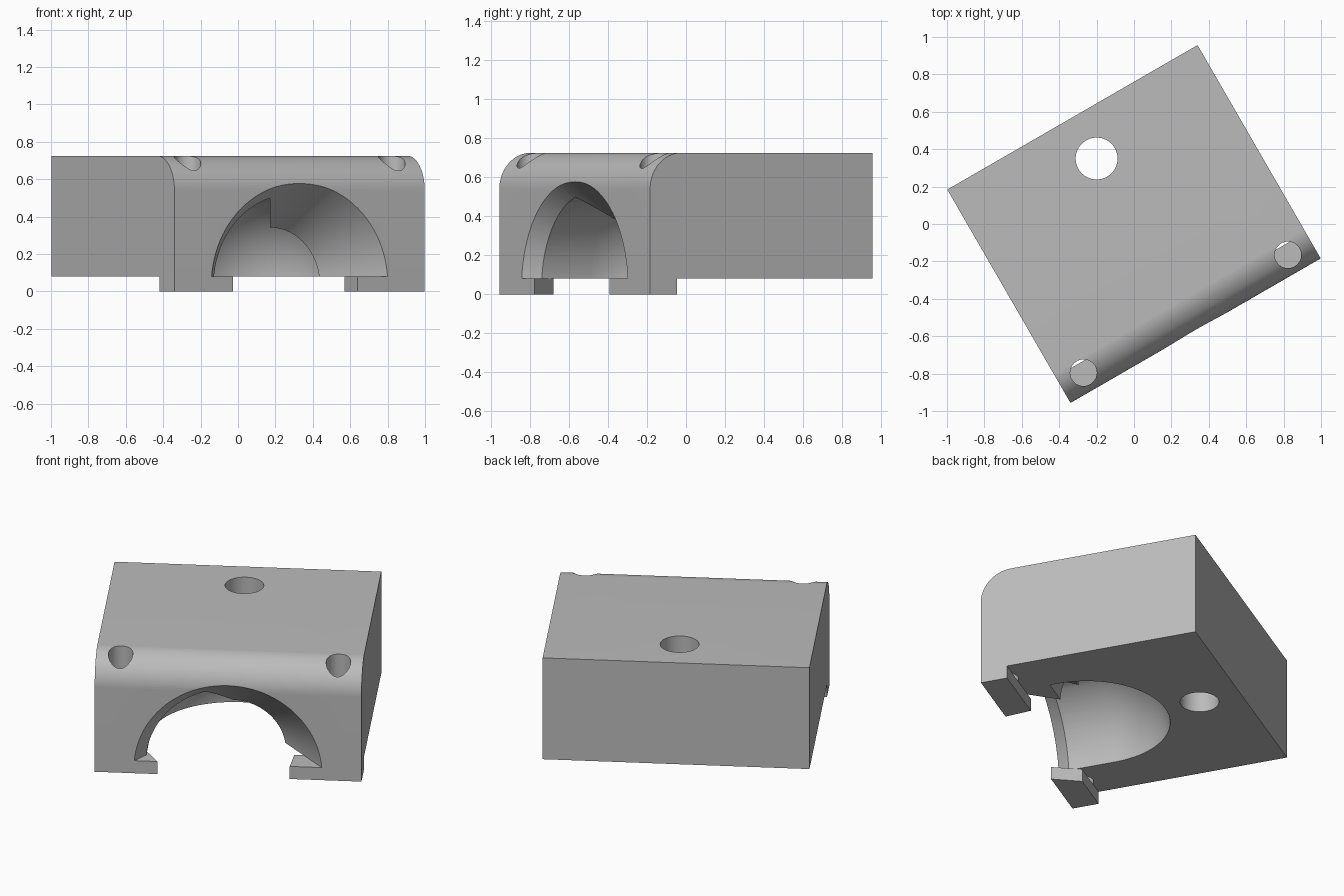
import bpy, bmesh, math
from mathutils import Matrix, Vector

if "Cube" in bpy.data.objects:
    bpy.data.objects.remove(bpy.data.objects["Cube"], do_unlink=True)

HALF_W, HALF_D = 0.7725, 0.6585     # block half sizes before turning
BASE, TOP = 0.08, 0.725
AXIS_Z = 0.035                      # height of the cavity axis
TURN = math.radians(30)

grey = bpy.data.materials.new("light_grey")
grey.use_nodes = True
colour = (0.5, 0.5, 0.5, 1)
grey.diffuse_color = colour
grey.node_tree.nodes["Principled BSDF"].inputs["Base Color"].default_value = colour


def make(name, bm):
    bmesh.ops.recalc_face_normals(bm, faces=bm.faces)
    mesh = bpy.data.meshes.new(name)
    bm.to_mesh(mesh)
    bm.free()
    mesh.materials.append(grey)
    obj = bpy.data.objects.new(name, mesh)
    obj.rotation_euler.z = TURN
    bpy.context.collection.objects.link(obj)
    return obj


def prism_mesh(outline, z0, z1):
    bm = bmesh.new()
    face = bm.faces.new([bm.verts.new((x, y, z0)) for x, y in outline])
    ext = bmesh.ops.extrude_face_region(bm, geom=[face])
    verts = [g for g in ext["geom"] if isinstance(g, bmesh.types.BMVert)]
    bmesh.ops.translate(bm, verts=verts, vec=(0, 0, z1 - z0))
    return bm


def revolve(name, profile, steps=96):
    """Turn (y, radius) points around the cavity axis."""
    bm = bmesh.new()
    verts = [bm.verts.new((r, y, AXIS_Z)) for y, r in profile]
    edges = [bm.edges.new(pair) for pair in zip(verts, verts[1:])]
    bmesh.ops.spin(bm, geom=verts + edges, cent=(0, 0, AXIS_Z), axis=(0, 1, 0),
                   angle=2 * math.pi, steps=steps)
    bmesh.ops.remove_doubles(bm, verts=bm.verts, dist=0.0001)
    return make(name, bm)


def drill(name, x, y, radius):
    bm = bmesh.new()
    bmesh.ops.create_cone(bm, cap_ends=True, segments=64, radius1=radius, radius2=radius,
                          depth=2, matrix=Matrix.Translation((x, y, 0.5)))
    return make(name, bm)


def cut(target, cutter):
    mod = target.modifiers.new("cut", 'BOOLEAN')
    mod.operation = 'DIFFERENCE'
    mod.solver = 'EXACT'
    mod.object = cutter
    bpy.context.view_layer.update()
    graph = bpy.context.evaluated_depsgraph_get()
    mesh = bpy.data.meshes.new_from_object(target.evaluated_get(graph))
    target.modifiers.clear()
    target.data = mesh
    bpy.data.objects.remove(cutter, do_unlink=True)


# Main block with a rounded upper front edge
corners = [(-HALF_W, -HALF_D), (HALF_W, -HALF_D), (HALF_W, HALF_D), (-HALF_W, HALF_D)]
bm = prism_mesh(corners, BASE, TOP)
front_edge = [e for e in bm.edges
              if all(v.co.y < 0 and v.co.z > 0.5 for v in e.verts)]
bmesh.ops.bevel(bm, geom=front_edge, offset=0.185, segments=20, profile=0.5, affect='EDGES')
block = make("block", bm)

# Domed pocket, keeping a slanted wedge on one side of the mouth
R, MID, WEDGE = 0.483, -0.29, -0.341
dome = [(MID + R * math.sin(math.pi / 2 * i / 24), R * math.cos(math.pi / 2 * i / 24))
        for i in range(24)]
pocket = revolve("pocket_cutter", [(-0.6, 0), (-0.6, R)] + dome + [(MID + R, 0)])
wedge = make("wedge_keeper", prism_mesh(
    [(0, WEDGE), (0.8, WEDGE), (0.8, -0.8), (-0.265, -0.8)], -1, 1))
cut(pocket, wedge)
cut(block, pocket)

# Flared mouth at the front
mouth = revolve("mouth_cutter", [(-0.75, 0), (-0.75, 0.6135), (-0.33, 0.299), (-0.33, 0)])
cut(block, mouth)


def turned_back(x, y):
    p = Matrix.Rotation(-TURN, 3, 'Z') @ Vector((x, y, 0))
    return p.x, p.y


# Round holes: one large at the back, two small in the front corners
for x, y, r in [(-0.2, 0.35, 0.112), (0.823, -0.165, 0.071), (-0.27, -0.795, 0.071)]:
    cut(block, drill("hole_cutter", *turned_back(x, y), r))

# Feet under the front corners, closing the small holes
BACK = -0.4985
left_foot = make("left_foot", prism_mesh(
    [(0.357, -HALF_D), (HALF_W, -HALF_D), (HALF_W, BACK), (0.37, BACK)], 0, BASE))
right_foot = make("right_foot", prism_mesh(
    [(-HALF_W, -HALF_D), (-0.41, -HALF_D), (-0.497, BACK), (-HALF_W, BACK)], 0, BASE))

# Smooth curves, sharp edges
for obj in (block, left_foot, right_foot):
    obj.data.shade_smooth()
    obj.data.set_sharp_from_angle(angle=math.radians(30))
